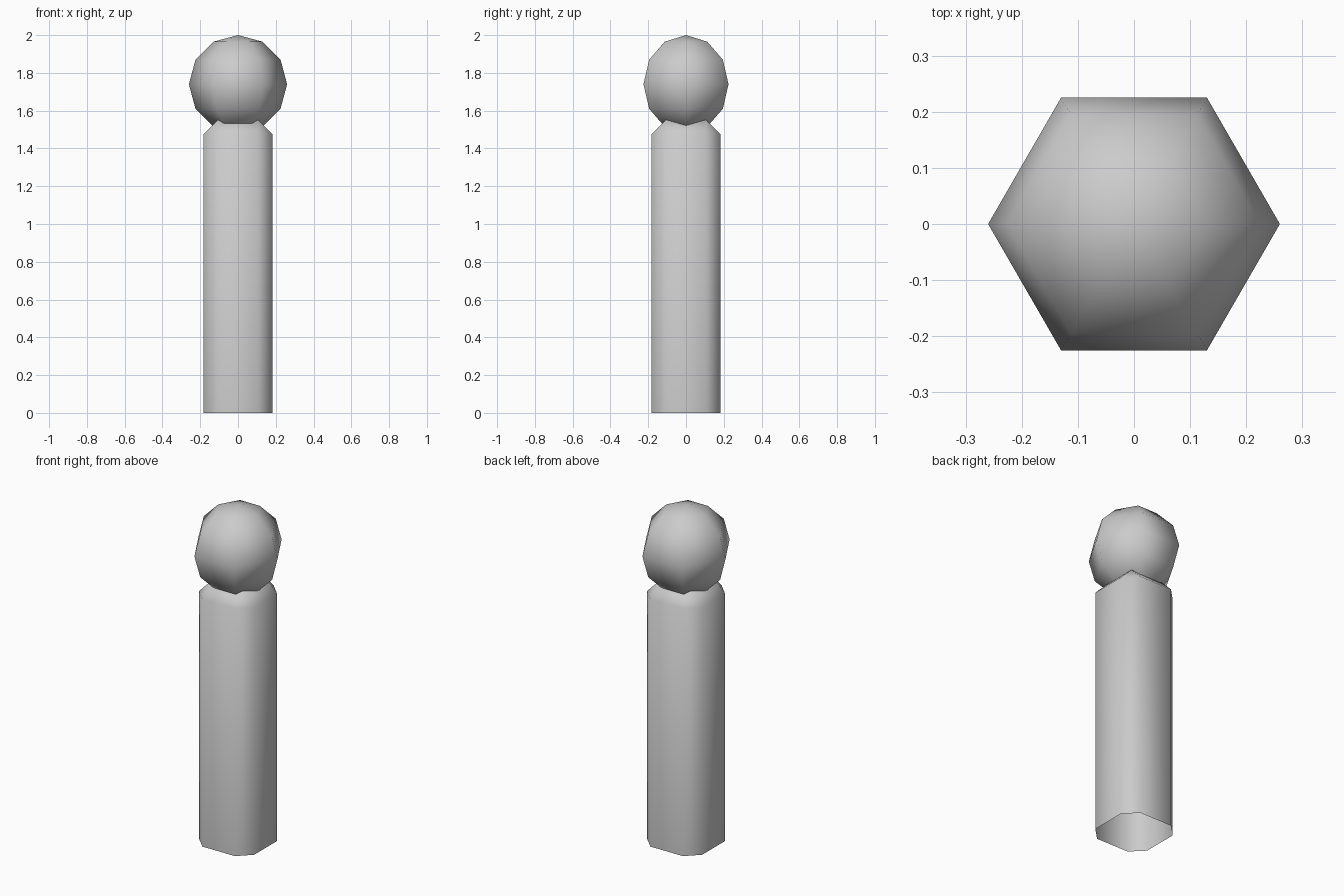
import bpy, bmesh, math
from mathutils import Matrix, Vector

if "Cube" in bpy.data.objects:
    bpy.data.objects.remove(bpy.data.objects["Cube"])


def finish(bm, name):
    bmesh.ops.recalc_face_normals(bm, faces=bm.faces)
    for f in bm.faces:
        f.smooth = True
    mesh = bpy.data.meshes.new(name)
    bm.to_mesh(mesh)
    bm.free()
    obj = bpy.data.objects.new(name, mesh)
    bpy.context.collection.objects.link(obj)
    return obj


# Square post: open underneath, chamfered along its sides and top
W, H, BEVEL = 0.365, 1.55, 0.075
bm = bmesh.new()
bmesh.ops.create_cube(bm, size=1, matrix=Matrix.Translation((0, 0, H / 2)) @ Matrix.Diagonal((W, W, H, 1)))
bottom = [f for f in bm.faces if f.calc_center_median().z < 0.01]
bmesh.ops.delete(bm, geom=bottom, context='FACES_ONLY')
bmesh.ops.bevel(bm, geom=[e for e in bm.edges if not e.is_boundary], offset=BEVEL,
                offset_type='OFFSET', segments=1, profile=0.5, affect='EDGES')
finish(bm, "post")

# Ball finial: half-circle profile spun into six segments
R = 0.26
centre = Vector((0, 0, 2 - R))
bm = bmesh.new()
profile = [bm.verts.new(centre + Vector((R * math.sin(a), 0, R * math.cos(a))))
           for a in (math.pi * i / 6 for i in range(7))]
edges = [bm.edges.new(pair) for pair in zip(profile, profile[1:])]
bmesh.ops.spin(bm, geom=profile + edges, cent=centre, axis=(0, 0, 1), angle=math.tau, steps=6)
bmesh.ops.remove_doubles(bm, verts=bm.verts, dist=0.001)
finish(bm, "ball_finial")
